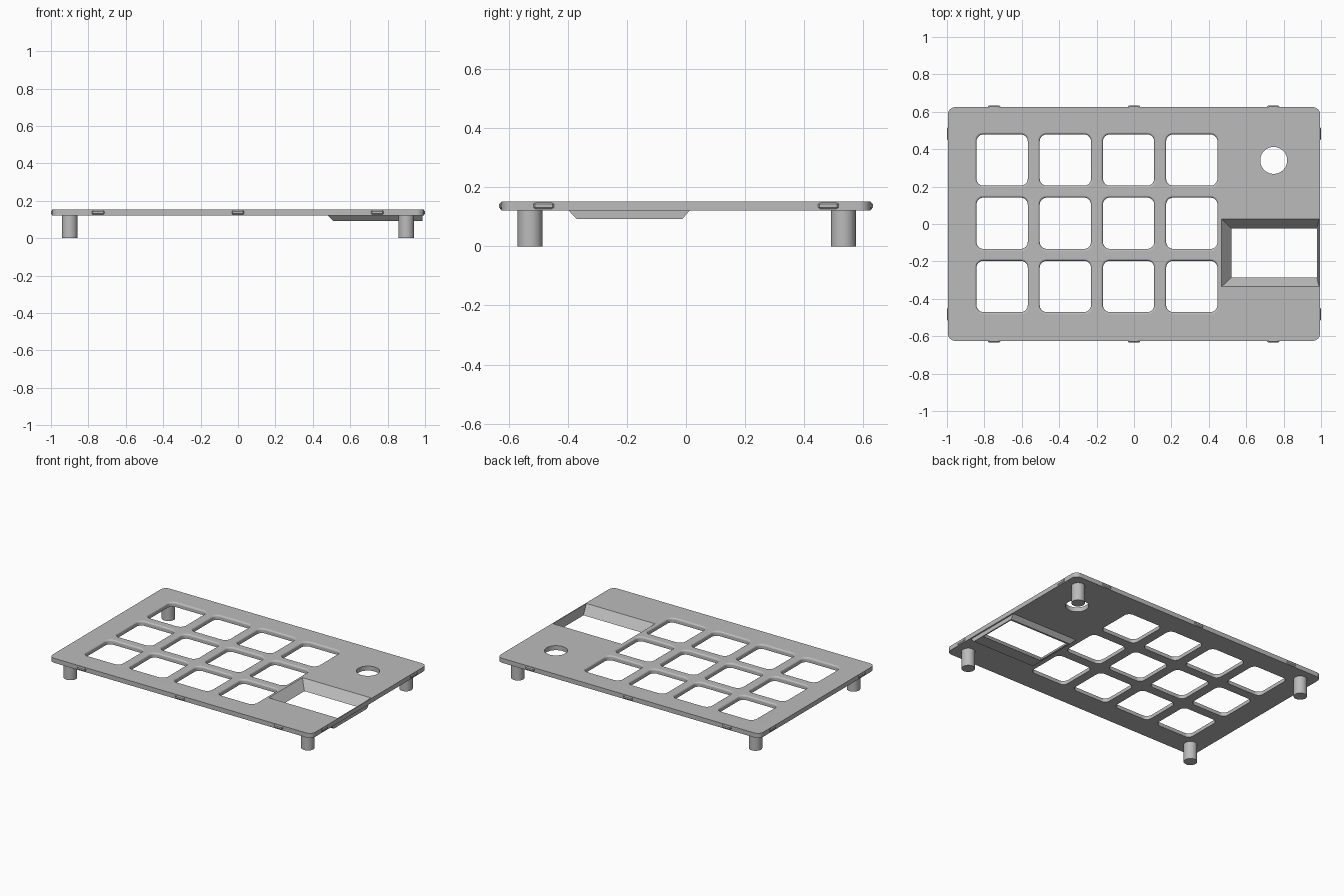
import bpy
import bmesh
from math import sin, cos, pi

cube = bpy.data.objects.get("Cube")
if cube:
    bpy.data.objects.remove(cube, do_unlink=True)

grey = bpy.data.materials.new("plain grey")
grey.use_nodes = True
grey.diffuse_color = (0.5, 0.5, 0.5, 1)
grey.node_tree.nodes["Principled BSDF"].inputs["Base Color"].default_value = (0.5, 0.5, 0.5, 1)

TOP, BOTTOM, TRAY = 0.153, 0.122, 0.093


def outline(x0, x1, y0, y1, r, steps=8):
    """Rounded rectangle, counter-clockwise; plain corners when r is 0."""
    if r == 0:
        return [(x0, y0), (x1, y0), (x1, y1), (x0, y1)]
    pts = []
    corners = [(x1 - r, y1 - r), (x0 + r, y1 - r), (x0 + r, y0 + r), (x1 - r, y0 + r)]
    for q, (cx, cy) in enumerate(corners):
        for i in range(steps + 1):
            a = (q + i / steps) * pi / 2
            pts.append((cx + r * cos(a), cy + r * sin(a)))
    return pts


def circle(cx, cy, r, n=40):
    return [(cx + r * cos(2 * pi * i / n), cy + r * sin(2 * pi * i / n)) for i in range(n)]


def loft(name, sections):
    """Closed solid through (points, z) sections, listed from low to high."""
    bm = bmesh.new()
    rings = [[bm.verts.new((x, y, z)) for x, y in pts] for pts, z in sections]
    bm.faces.new(rings[0][::-1])
    bm.faces.new(rings[-1])
    n = len(rings[0])
    for lo, hi in zip(rings, rings[1:]):
        for i in range(n):
            j = (i + 1) % n
            bm.faces.new((lo[i], lo[j], hi[j], hi[i]))
    mesh = bpy.data.meshes.new(name)
    bm.to_mesh(mesh)
    bm.free()
    mesh.materials.append(grey)
    ob = bpy.data.objects.new(name, mesh)
    bpy.context.collection.objects.link(ob)
    return ob


def activate(ob):
    bpy.ops.object.select_all(action='DESELECT')
    ob.select_set(True)
    bpy.context.view_layer.objects.active = ob


def combine(target, tool, operation):
    mod = target.modifiers.new("combine", 'BOOLEAN')
    mod.operation = operation
    mod.solver = 'EXACT'
    mod.object = tool
    activate(target)
    bpy.ops.object.modifier_apply(modifier=mod.name)
    bpy.data.objects.remove(tool, do_unlink=True)


def smooth(ob):
    activate(ob)
    bpy.ops.object.shade_smooth_by_angle(angle=pi / 6)
    mod = ob.modifiers.new("flat face shading", 'WEIGHTED_NORMAL')
    mod.keep_sharp = True


# Face plate with the raised tray body under the window
rim = outline(-0.995, 0.995, -0.625, 0.625, 0.04)
plate = loft("face_plate", [(rim, BOTTOM), (rim, TOP)])
tray = loft("tray_body", [(outline(0.508, 0.986, -0.371, -0.012, 0), TRAY),
                          (outline(0.473, 0.986, -0.405, 0.019, 0), 0.13)])
combine(plate, tray, 'UNION')

# Sloping window: the cutter keeps its slope past both surfaces
low = (0.52, 0.978, -0.287, -0.024)
high = (0.469, 0.989, -0.335, 0.027)


def window_section(z):
    t = (z - TRAY) / (TOP - TRAY)
    return outline(*[a + (b - a) * t for a, b in zip(low, high)], 0), z


combine(plate, loft("window_cutter", [window_section(TRAY - 0.01),
                                      window_section(TOP + 0.005)]), 'DIFFERENCE')

# Grid of key openings with a rounded upper lip
FILLET = 0.012
for col in range(4):
    for row in range(3):
        cx, cy = -0.705 + 0.338 * col, 0.342 - 0.338 * row

        def key_section(grow, z):
            h = 0.137 + grow
            return outline(cx - h, cx + h, cy - h, cy + h, 0.037 + grow), z

        sections = [key_section(0, BOTTOM - 0.02)]
        for i in range(5):
            a = i / 4 * pi / 2
            sections.append(key_section(FILLET * (1 - cos(a)),
                                        TOP - FILLET + FILLET * sin(a)))
        sections.append(key_section(FILLET, TOP + 0.02))
        combine(plate, loft("key_cutter", sections), 'DIFFERENCE')

# Round knob opening
ring = circle(0.747, 0.34, 0.072)
combine(plate, loft("knob_cutter", [(ring, BOTTOM - 0.02), (ring, TOP + 0.02)]), 'DIFFERENCE')
smooth(plate)

# Four pegs
for sx, side in ((-1, "right"), (1, "left")):
    for y, end in ((-0.528, "front"), (0.533, "back")):
        ring = circle(sx * 0.9, y, 0.042)
        smooth(loft(f"{end}_{side}_peg", [(ring, 0), (ring, BOTTOM + 0.01)]))


def clip(name, cx, cy, hx, hy):
    """Small snap tab with chamfered edges."""
    sections = []
    for inset, z in ((0.006, 0.125), (0, 0.132), (0, 0.144), (0.006, 0.15)):
        x, y = hx - inset, hy - inset
        sections.append((outline(cx - x, cx + x, cy - y, cy + y, 0.005, 1), z))
    loft(name, sections)


# Snap tabs around the rim
for s, end in ((-1, "front"), (1, "back")):
    for x in (-0.748, 0, 0.745):
        clip(f"{end}_tab", x, s * 0.62, 0.033, 0.013)
for s, side in ((-1, "right"), (1, "left")):
    for y in (-0.482, 0.482):
        clip(f"{side}_tab", s * 0.987, y, 0.013, 0.035)
